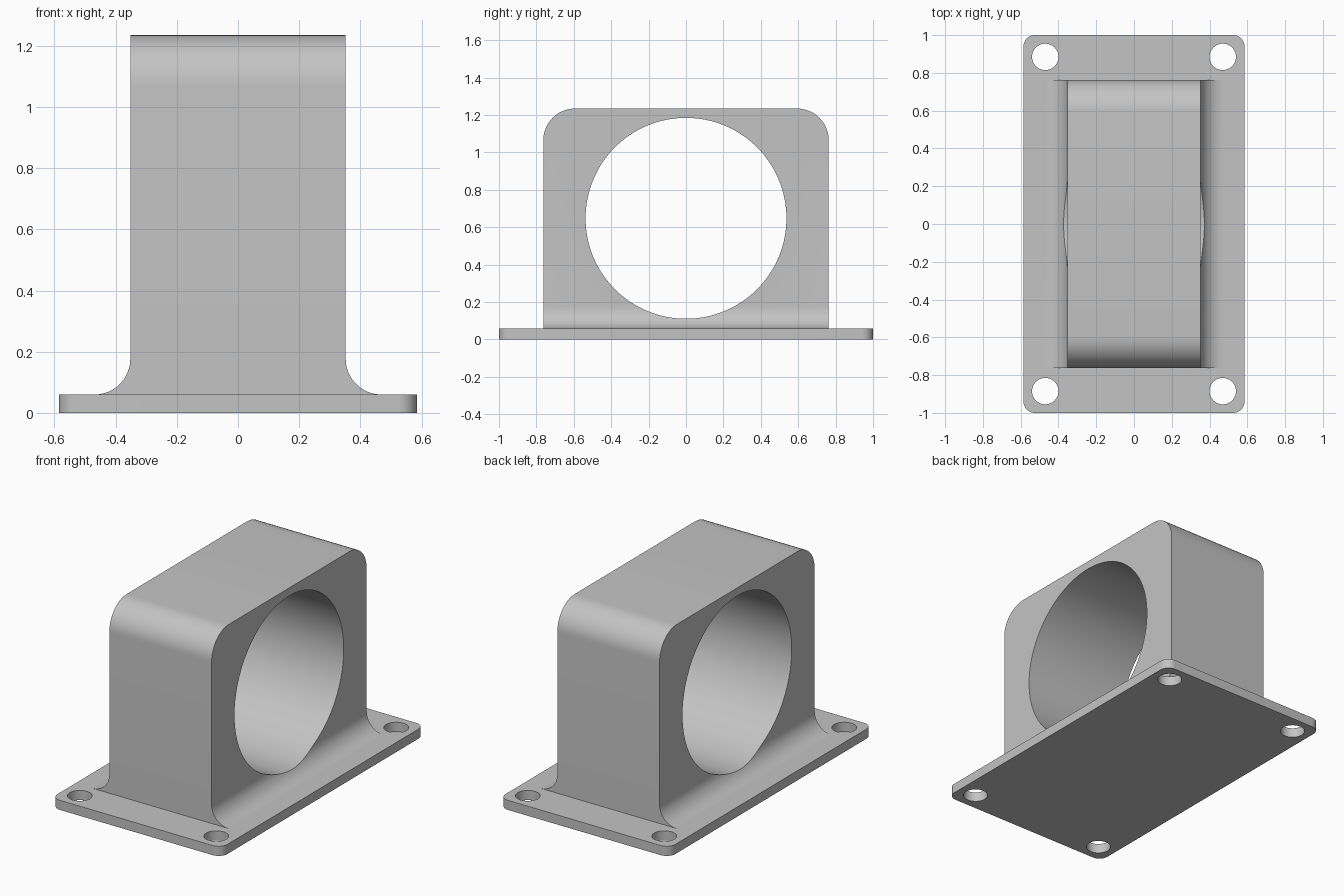
import bpy, bmesh
from math import cos, sin, pi, radians

if "Cube" in bpy.data.objects:
    bpy.data.objects.remove(bpy.data.objects["Cube"])

BASE_X, BASE_Y, BASE_Z = 0.585, 1.0, 0.06
WALL_X, WALL_Y, TOP_Z = 0.352, 0.763, 1.235
FILLET = 0.117
BORE_Z, BORE_R = 0.648, 0.537

grey = bpy.data.materials.new("plain grey")
grey.use_nodes = True
colour = (0.55, 0.55, 0.55, 1)
grey.diffuse_color = colour
grey.node_tree.nodes["Principled BSDF"].inputs["Base Color"].default_value = colour


def prism(name, outline, vec, round_test=None, radius=0):
    """Extrude a closed outline along vec, rounding the edges that pass the test."""
    bm = bmesh.new()
    face = bm.faces.new([bm.verts.new(p) for p in outline])
    out = bmesh.ops.extrude_face_region(bm, geom=[face])
    moved = [v for v in out["geom"] if isinstance(v, bmesh.types.BMVert)]
    bmesh.ops.translate(bm, verts=moved, vec=vec)
    bmesh.ops.recalc_face_normals(bm, faces=bm.faces)
    if round_test:
        edges = [e for e in bm.edges if round_test(*e.verts)]
        bmesh.ops.bevel(bm, geom=edges, offset=radius, segments=12,
                        profile=0.5, affect='EDGES')
    mesh = bpy.data.meshes.new(name)
    bm.to_mesh(mesh)
    bm.free()
    mesh.materials.append(grey)
    obj = bpy.data.objects.new(name, mesh)
    bpy.context.collection.objects.link(obj)
    return obj


def combine(target, tool, operation):
    """Apply a boolean and discard the tool."""
    mod = target.modifiers.new("Boolean", 'BOOLEAN')
    mod.object, mod.operation, mod.solver = tool, operation, 'EXACT'
    bpy.context.view_layer.objects.active = target
    bpy.ops.object.modifier_apply(modifier=mod.name)
    bpy.data.objects.remove(tool)


def circle(r, n):
    return [(r * cos(2 * pi * i / n), r * sin(2 * pi * i / n)) for i in range(n)]


# Base plate with rounded corners and four screw holes
corners = [(-BASE_X, -BASE_Y, 0), (BASE_X, -BASE_Y, 0),
           (BASE_X, BASE_Y, 0), (-BASE_X, BASE_Y, 0)]
plate = prism("mounting_bracket", corners, (0, 0, BASE_Z),
              lambda a, b: abs(a.co.z - b.co.z) > 0.01, 0.06)
for sx in (-1, 1):
    for sy in (-1, 1):
        ring = [(sx * 0.47 + x, sy * 0.885 + y, -0.1) for x, y in circle(0.07, 48)]
        combine(plate, prism("screw_hole", ring, (0, 0, 0.3)), 'DIFFERENCE')

# Upright housing: flared foot on both sides, rounded top ends
steps = 12
foot = [(WALL_X + FILLET * (1 - cos(pi / 2 * i / steps)),
         BASE_Z + FILLET * (1 - sin(pi / 2 * i / steps))) for i in range(steps + 1)]
half = [(WALL_X, TOP_Z)] + foot + [(WALL_X + FILLET, BASE_Z / 2)]
section = half + [(-x, z) for x, z in reversed(half)]
housing = prism("housing", [(x, -WALL_Y, z) for x, z in section], (0, 2 * WALL_Y, 0),
                lambda a, b: min(a.co.z, b.co.z) > TOP_Z - 0.01
                and abs(a.co.x - b.co.x) > 0.1, 0.17)

# Large round bore through the housing
bore = [(-1, y, BORE_Z + z) for y, z in circle(BORE_R, 128)]
combine(housing, prism("bore", bore, (2, 0, 0)), 'DIFFERENCE')
combine(plate, housing, 'UNION')

# Smooth curved walls, crisp edges
bpy.ops.object.select_all(action='DESELECT')
plate.select_set(True)
bpy.context.view_layer.objects.active = plate
bpy.ops.object.shade_smooth_by_angle(angle=radians(30))
